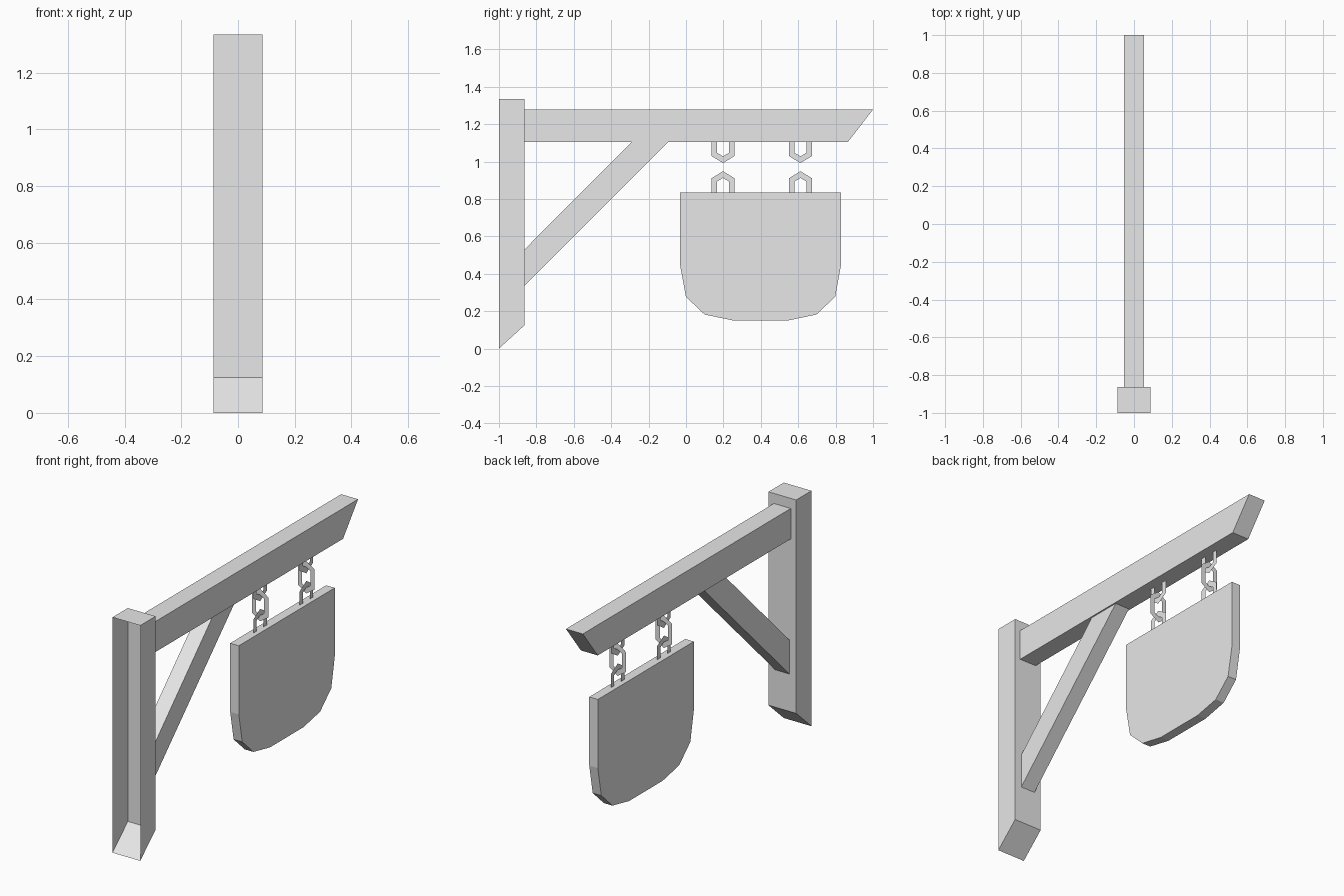
import bpy
import bmesh

cube = bpy.data.objects.get("Cube")
if cube:
    bpy.data.objects.remove(cube, do_unlink=True)

GREY = (0.8, 0.8, 0.8, 1.0)
grey = bpy.data.materials.new("plain grey")
grey.use_nodes = True
grey.diffuse_color = GREY
grey.node_tree.nodes["Principled BSDF"].inputs["Base Color"].default_value = GREY


def finish(name, bm):
    bmesh.ops.recalc_face_normals(bm, faces=bm.faces[:])
    mesh = bpy.data.meshes.new(name)
    bm.to_mesh(mesh)
    bm.free()
    mesh.materials.append(grey)
    obj = bpy.data.objects.new(name, mesh)
    bpy.context.collection.objects.link(obj)
    return obj


def slab(name, profile, half, open_sides=()):
    """Side profile of (y, z) points spread across x; listed sides stay open."""
    bm = bmesh.new()
    left = [bm.verts.new((half, y, z)) for y, z in profile]
    right = [bm.verts.new((-half, y, z)) for y, z in profile]
    bm.faces.new(left)
    bm.faces.new(right[::-1])
    n = len(profile)
    for i in range(n):
        if i not in open_sides:
            j = (i + 1) % n
            bm.faces.new((left[i], right[i], right[j], left[j]))
    return finish(name, bm)


def flat_band(name, outer, inner, place, closed):
    """Paper-thin strip between two matching outlines."""
    bm = bmesh.new()
    a = [bm.verts.new(place(u, z)) for u, z in outer]
    b = [bm.verts.new(place(u, z)) for u, z in inner]
    n = len(a)
    for i in range(n if closed else n - 1):
        j = (i + 1) % n
        bm.faces.new((a[i], a[j], b[j], b[i]))
    return finish(name, bm)


def half_link(w, base, shoulder, tip):
    return [(-w, base), (-w, shoulder), (0, tip), (w, shoulder), (w, base)]


def hexagon(w, shoulder, tip, mid):
    return [(-w, mid - shoulder), (-w, mid + shoulder), (0, mid + tip),
            (w, mid + shoulder), (w, mid - shoulder), (0, mid - tip)]


BACK = -0.863     # rear face of the post
UNDER = 1.105     # underside of the beam
BOARD_TOP = 0.834

# Post with slanted foot and open front
slab("post", [(-1, 0), (BACK, 0.125), (BACK, 1.335), (-1, 1.335)], 0.087, (3,))

# Beam with slanted tip
slab("beam", [(BACK, UNDER), (0.866, UNDER), (1, 1.278), (BACK, 1.278)], 0.053)

# Diagonal brace
slab("brace", [(BACK, 0.337), (-0.095, UNDER), (-0.29, UNDER), (BACK, 0.53)], 0.045)

# Hanging board: half outline mirrored about its middle
MID = 0.3985
half_outline = [(0.43, BOARD_TOP), (0.43, 0.445), (0.399, 0.277),
                (0.299, 0.182), (0.15, 0.151)]
outline = [(MID - d, z) for d, z in half_outline]
outline += [(MID + d, z) for d, z in reversed(half_outline)]
slab("sign_board", outline, 0.027)

# Two chains of flat links
for label, y in (("front", 0.198), ("rear", 0.612)):
    def along(u, z, y=y):
        return (0, y + u, z)

    def across(u, z, y=y):
        return (u, y, z)

    flat_band(label + "_upper_link", half_link(0.061, UNDER, 1.029, 0.992),
              half_link(0.031, UNDER, 1.046, 1.028), along, False)
    flat_band(label + "_lower_link", half_link(0.061, BOARD_TOP, 0.911, 0.948),
              half_link(0.031, BOARD_TOP, 0.894, 0.912), along, False)
    flat_band(label + "_middle_link", hexagon(0.052, 0.057, 0.092, 0.97),
              hexagon(0.026, 0.041, 0.058, 0.97), across, True)
